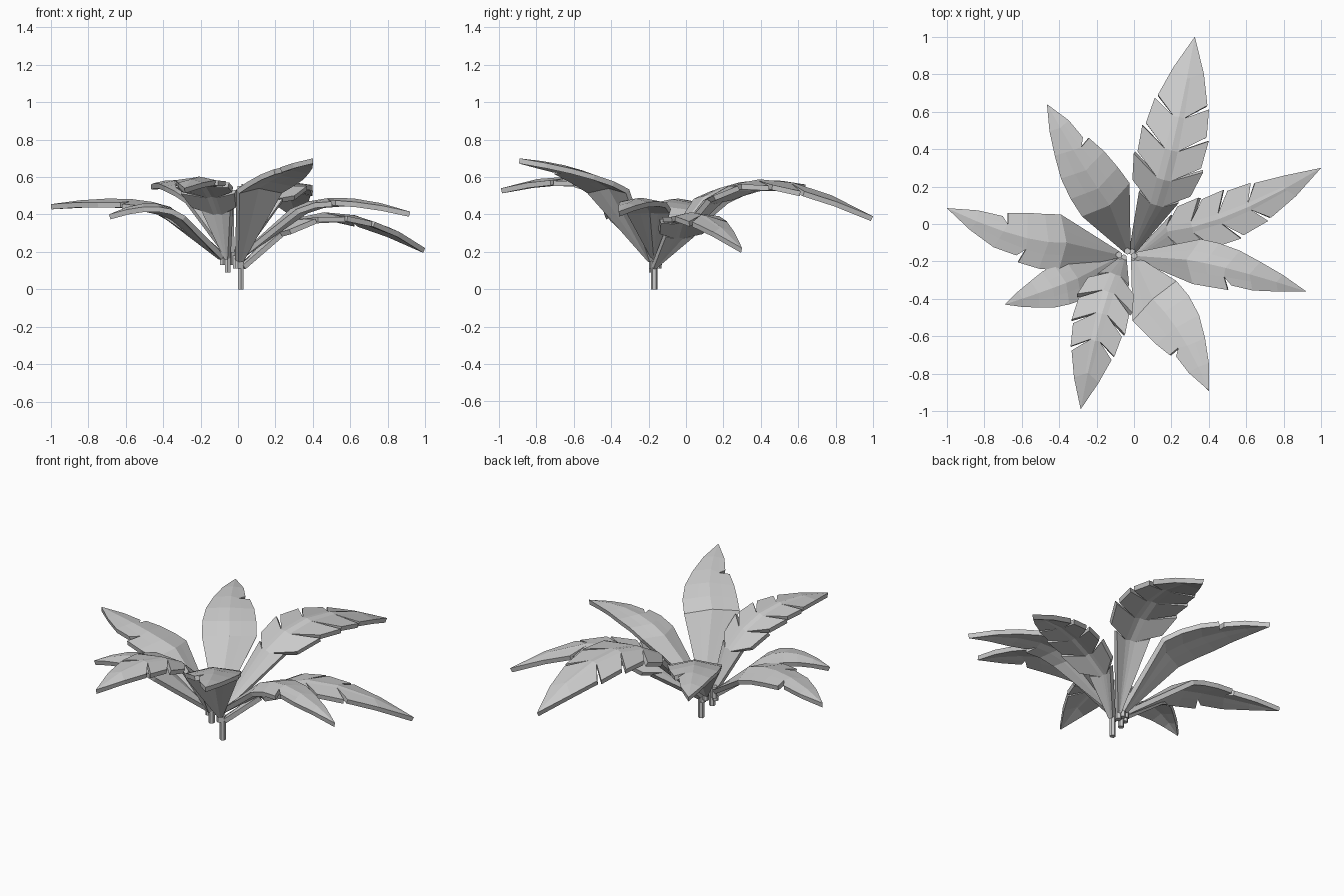
import bpy
import bmesh
from mathutils import Vector

default_cube = bpy.data.objects.get("Cube")
if default_cube:
    bpy.data.objects.remove(default_cube, do_unlink=True)

UP = Vector((0, 0, 1))
THICKNESS = 0.028
# Half width from knee to tip for the two leaf kinds
FROND = (0.92, 1, 0.95, 0.77, 0.45, 0)
BLADE = (1, 0.98, 0.88, 0.65, 0.38, 0)
LAST = len(FROND) - 1
TEETH = set(range(LAST - 1))

grey = bpy.data.materials.new("leaf grey")
grey.use_nodes = True
grey.diffuse_color = (0.6, 0.6, 0.6, 1)
grey.node_tree.nodes["Principled BSDF"].inputs["Base Color"].default_value = grey.diffuse_color


def add_object(name, bm):
    mesh = bpy.data.meshes.new(name)
    bm.to_mesh(mesh)
    bm.free()
    mesh.materials.append(grey)
    obj = bpy.data.objects.new(name, mesh)
    bpy.context.collection.objects.link(obj)
    return obj


def spine_points(knee, mid, tip):
    """Sample an arch that passes through the three points."""
    control = mid * 2 - (knee + tip) / 2
    points = []
    for i in range(LAST + 1):
        t = i / LAST
        points.append(knee * (1 - t) ** 2 + control * 2 * t * (1 - t) + tip * t * t)
    return points


def make_leaf(name, base, knee, mid, tip, width, profile=BLADE, sweep=0.25,
              cut=0.45, bite=0.78, neck=1.04, left=(), right=(), stub=0.05):
    """Creased leaf; left and right list the stations with a notch."""
    base, knee, mid, tip = map(Vector, (base, knee, mid, tip))
    spine = spine_points(knee, mid, tip)
    bm = bmesh.new()
    ridge = [bm.verts.new(p) for p in [base] + spine]

    def rim_point(i, side, fraction, scale=1.0, back=0.0):
        along = (spine[min(i + 1, LAST)] - spine[max(i - 1, 0)]).normalized()
        across = along.cross(UP).normalized() * side
        half = width * profile[i] * fraction * scale
        shift = along * (half * sweep - back)
        return bm.verts.new(spine[i] + across * half + shift - UP * half * 0.2)

    for side, notches in ((-1, left), (1, right)):
        # Narrow lower end of the leaf
        across = (knee - base).cross(UP).normalized() * side
        low_inner = bm.verts.new(base + across * 0.006)
        low_outer = bm.verts.new(base + across * 0.018)
        strip = [(low_inner, low_outer, low_outer)]
        for i in range(LAST):
            if i in notches:
                inner = rim_point(i, side, cut, back=0.02)
                before = rim_point(i, side, 1, 1.04 if i else neck, 0.015)
                after = rim_point(i, side, 1, bite, -0.012)
            else:
                inner = rim_point(i, side, cut)
                before = after = rim_point(i, side, 1)
            strip.append((inner, before, after))

        # Faces between neighbouring stations, closing at the tip
        for i in range(LAST):
            a, b = strip[i], strip[i + 1]
            bm.faces.new((ridge[i], ridge[i + 1], b[0], a[0]))
            bm.faces.new((a[0], b[0], b[1], a[2]))
        end = strip[LAST]
        bm.faces.new((ridge[LAST], ridge[-1], end[0]))
        bm.faces.new((end[0], ridge[-1], end[2]))

    bmesh.ops.recalc_face_normals(bm, faces=bm.faces)
    if sum(f.normal.z for f in bm.faces) < 0:
        bmesh.ops.reverse_faces(bm, faces=bm.faces)
    leaf = add_object(name, bm)
    solid = leaf.modifiers.new("thickness", "SOLIDIFY")
    solid.thickness = THICKNESS
    solid.offset = -1

    # Short upright stalk under the leaf
    stalk = bmesh.new()
    bmesh.ops.create_cone(stalk, cap_ends=True, segments=6, radius1=0.018,
                          radius2=0.018, depth=stub + 0.02)
    bmesh.ops.translate(stalk, verts=stalk.verts, vec=base - UP * (stub - 0.02) / 2)
    add_object(name + "_stalk", stalk)


def make_frond(name, **shape):
    """Leaf split into swept teeth on both sides."""
    make_leaf(name, profile=FROND, sweep=0.6, cut=0.2, bite=0.95, neck=0.65,
              left=TEETH, right=TEETH, **shape)


# Fully notched fronds
make_frond("back_frond", base=(-0.01, -0.15, 0.16), knee=(0.12, 0.1, 0.48),
           mid=(0.22, 0.48, 0.585), tip=(0.325, 1, 0.39), width=0.185)
make_frond("front_frond", base=(-0.055, -0.18, 0.17), knee=(-0.1, -0.27, 0.42),
           mid=(-0.19, -0.55, 0.595), tip=(-0.285, -0.99, 0.54),
           width=0.15, stub=0.08)
make_frond("left_frond", base=(0.015, -0.17, 0.13), knee=(0.18, -0.04, 0.3),
           mid=(0.54, 0.06, 0.41), tip=(1, 0.3, 0.22), width=0.14, stub=0.13)

# Broad leaves with few or no notches
make_leaf("back_right_leaf", base=(-0.035, -0.145, 0.18), knee=(-0.13, 0.1, 0.5),
          mid=(-0.29, 0.34, 0.58), tip=(-0.465, 0.64, 0.56),
          width=0.155, right={3})
make_leaf("right_leaf", base=(-0.08, -0.165, 0.2), knee=(-0.36, -0.1, 0.44),
          mid=(-0.63, -0.06, 0.485), tip=(-1, 0.085, 0.455),
          width=0.15, left={2}, right={3})
make_leaf("front_right_leaf", base=(-0.08, -0.175, 0.18), knee=(-0.3, -0.29, 0.4),
          mid=(-0.47, -0.355, 0.46), tip=(-0.69, -0.43, 0.4), width=0.115)
make_leaf("front_left_leaf", base=(0, -0.18, 0.16), knee=(0.1, -0.4, 0.56),
          mid=(0.255, -0.6, 0.65), tip=(0.4, -0.89, 0.7),
          width=0.158, sweep=0.1, right={3})
make_leaf("left_leaf", base=(0, -0.17, 0.18), knee=(0.28, -0.19, 0.43),
          mid=(0.55, -0.25, 0.49), tip=(0.92, -0.36, 0.415),
          width=0.122, sweep=0.5, right={2})
